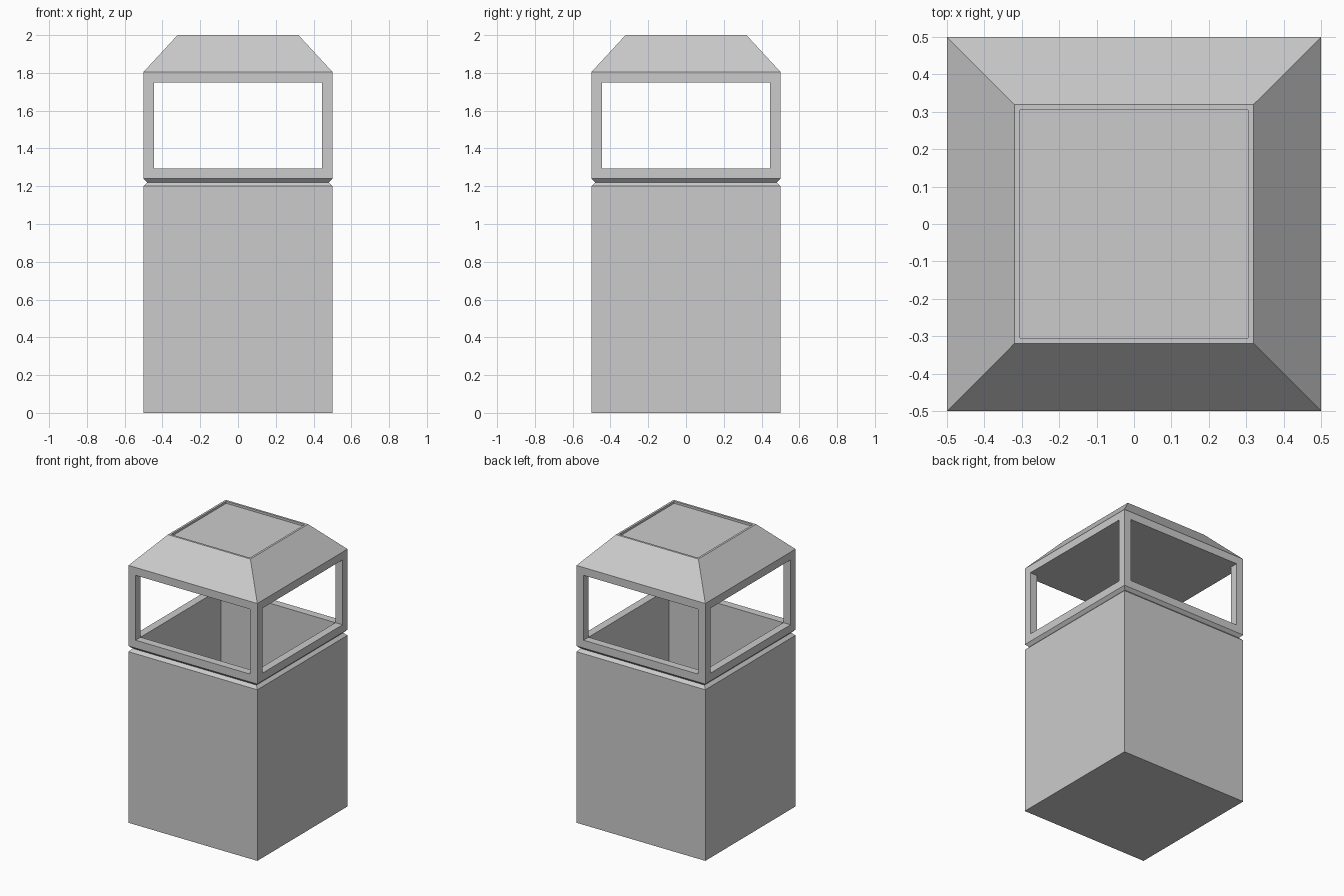
import bpy
import bmesh

if "Cube" in bpy.data.objects:
    bpy.data.objects.remove(bpy.data.objects["Cube"])


def square_loft(name, profile, cx=0.0, cy=0.0):
    """Loft square rings given as (half width, z), capping both ends."""
    bm = bmesh.new()
    rings = []
    for h, z in profile:
        rings.append([bm.verts.new((sx * h, sy * h, z))
                      for sx, sy in ((-1, -1), (1, -1), (1, 1), (-1, 1))])
    for a, b in zip(rings, rings[1:]):
        for i in range(4):
            j = (i + 1) % 4
            bm.faces.new((a[i], a[j], b[j], b[i]))
    bm.faces.new(rings[0][::-1])
    bm.faces.new(rings[-1])
    bmesh.ops.recalc_face_normals(bm, faces=bm.faces)
    mesh = bpy.data.meshes.new(name)
    bm.to_mesh(mesh)
    bm.free()
    obj = bpy.data.objects.new(name, mesh)
    obj.location = (cx, cy, 0)
    bpy.context.collection.objects.link(obj)
    return obj


OUT, INN = 0.5, 0.445          # outer and inner half widths
SILL, HEAD = 1.295, 1.75       # window bottom and top

# Hollow bin body with V groove and window sill
square_loft("bin_body", [
    (OUT, 0), (OUT, 1.2), (0.48, 1.22), (OUT, 1.24), (OUT, SILL),
    (INN, SILL), (INN, 0.055)])

# Corner posts between the openings
mid, half = (OUT + INN) / 2, (OUT - INN) / 2
for side_x, sx in (("left", -1), ("right", 1)):
    for side_y, sy in (("front", -1), ("back", 1)):
        square_loft(f"{side_y}_{side_x}_post",
                    [(half, SILL), (half, HEAD)], sx * mid, sy * mid)

# Sloped roof with header band and shallow recessed top
square_loft("roof", [
    (OUT, HEAD), (OUT, 1.805), (0.32, 2.0), (0.305, 2.0), (0.305, 1.985)])
